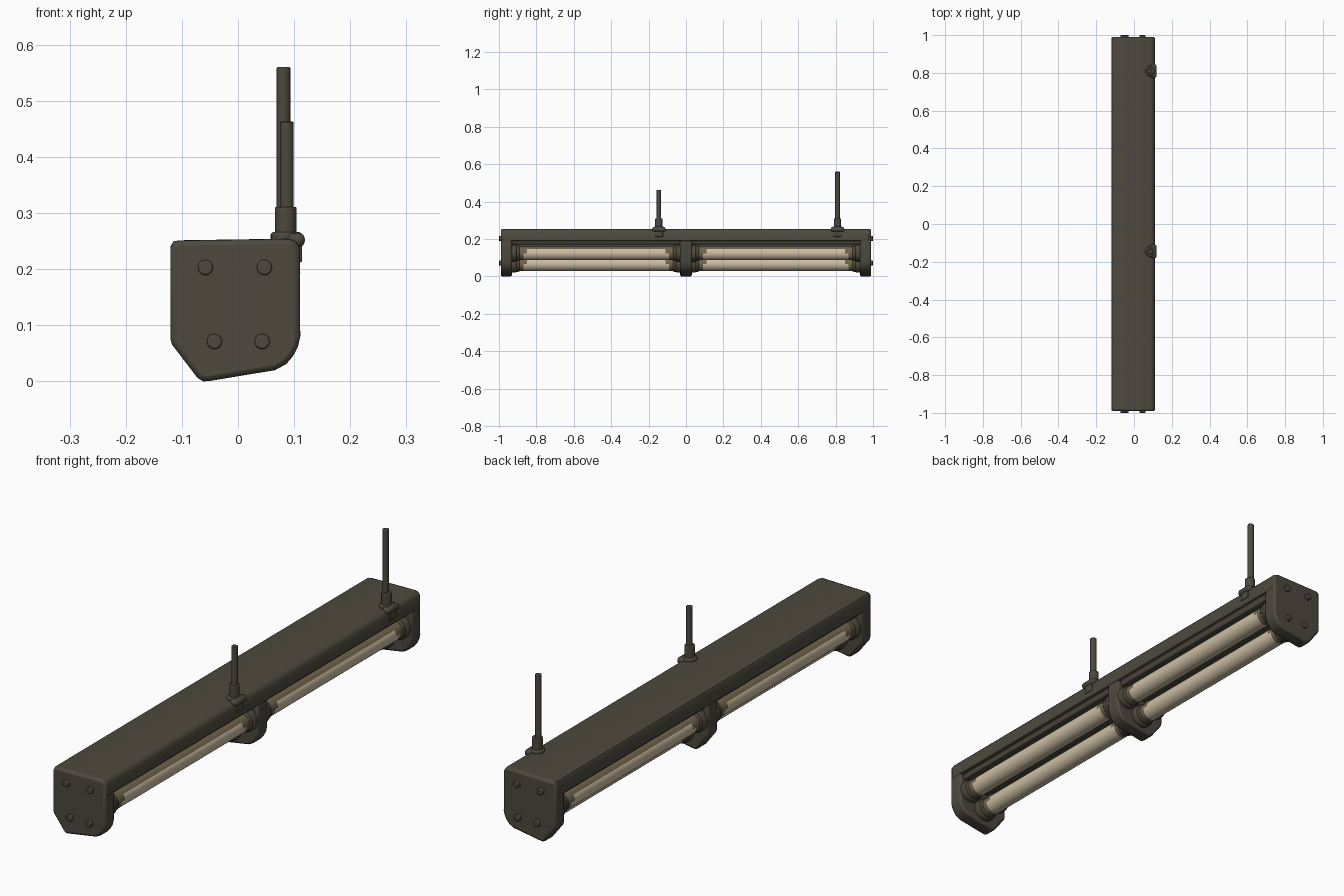
import bpy, bmesh, math
from mathutils import Matrix, Vector

if "Cube" in bpy.data.objects:
    bpy.data.objects.remove(bpy.data.objects["Cube"])


def material(name, rgb):
    m = bpy.data.materials.new(name)
    m.diffuse_color = (*rgb, 1)
    m.use_nodes = True
    m.node_tree.nodes["Principled BSDF"].inputs["Base Color"].default_value = m.diffuse_color
    return m


OLIVE = material("dark olive metal", (0.075, 0.066, 0.048))
CREAM = material("cream tube glass", (0.60, 0.51, 0.365))
BROWN = material("brown tube coating", (0.16, 0.125, 0.07))


def finish(bm, name, mats, bevel=0, segments=2):
    bmesh.ops.recalc_face_normals(bm, faces=bm.faces)
    me = bpy.data.meshes.new(name)
    bm.to_mesh(me)
    bm.free()
    ob = bpy.data.objects.new(name, me)
    bpy.context.collection.objects.link(ob)
    for m in mats:
        me.materials.append(m)
    bpy.ops.object.select_all(action='DESELECT')
    ob.select_set(True)
    bpy.context.view_layer.objects.active = ob
    if bevel:
        mod = ob.modifiers.new("Bevel", 'BEVEL')
        mod.width = bevel
        mod.segments = segments
        mod.limit_method = 'ANGLE'
        mod.angle_limit = math.radians(50)
    bpy.ops.object.shade_smooth_by_angle(angle=math.radians(40))
    return ob


def extrude(name, profile, y0, y1, bevel=0):
    """Extrude an xz profile along y."""
    bm = bmesh.new()
    face = bm.faces.new([bm.verts.new((x, y0, z)) for x, z in profile])
    new = bmesh.ops.extrude_face_region(bm, geom=[face])
    bmesh.ops.translate(bm, vec=(0, y1 - y0, 0),
                        verts=[v for v in new["geom"] if isinstance(v, bmesh.types.BMVert)])
    return finish(bm, name, [OLIVE], bevel)


def cylinder(a, b, r, sides):
    """bmesh cylinder between two points."""
    a, b = Vector(a), Vector(b)
    bm = bmesh.new()
    rot = (b - a).to_track_quat('Z', 'Y').to_matrix().to_4x4()
    bmesh.ops.create_cone(bm, cap_ends=True, segments=sides, radius1=r, radius2=r,
                          depth=(b - a).length,
                          matrix=Matrix.Translation((a + b) / 2) @ rot)
    return bm


def rod(name, a, b, r, bevel=0, sides=24):
    return finish(cylinder(a, b, r, sides), name, [OLIVE], bevel)


def box(name, lo, hi, bevel=0):
    prof = [(lo[0], lo[2]), (hi[0], lo[2]), (hi[0], hi[2]), (lo[0], hi[2])]
    return extrude(name, prof, lo[1], hi[1], bevel)


def tube(name, x, z, s):
    """Cream tube, coated brown along its top and at both ends."""
    y0, y1, r = 0.05, 0.91, 0.037
    bm = cylinder((x, s * y0, z), (x, s * y1, z), r, 40)
    for i in range(1, 43):
        bmesh.ops.bisect_plane(bm, geom=bm.verts[:] + bm.edges[:] + bm.faces[:],
                               plane_co=(0, s * (y0 + 0.02 * i), 0), plane_no=(0, 1, 0))
    for f in bm.faces:
        c = f.calc_center_median()
        up = (c.z - z) / r
        end = min(abs(c.y) - y0, y1 - abs(c.y))
        f.material_index = int(up > 0.55 or end < 0.048 + 0.04 * max(0, up))
    finish(bm, name, [CREAM, BROWN])


# End plate outline, shared by the caps, middle bracket and housing
OUTLINE = [(-0.12, 0.24), (-0.115, 0.249), (-0.105, 0.251), (0.09, 0.254), (0.102, 0.25),
           (0.11, 0.238), (0.111, 0.08), (0.107, 0.062), (0.098, 0.045), (0.086, 0.031),
           (0.066, 0.02), (-0.05, 0.001), (-0.062, 0.0), (-0.072, 0.006), (-0.118, 0.066),
           (-0.12, 0.074)]
SCREWS = [(-0.058, 0.203), (0.047, 0.203), (-0.042, 0.071), (0.043, 0.071)]

for s, side in ((-1, "front"), (1, "back")):
    extrude(side + "_end_cap", OUTLINE, s * 0.93, s * 0.99, 0.009)
    for i, (x, z) in enumerate(SCREWS):
        rod(f"{side}_screw_{i + 1}", (x, s * 0.98, z), (x, s * 1.0, z), 0.0135, 0.003)

LOWER = [(x * 0.985, z) for x, z in OUTLINE if z < 0.1]
extrude("middle_bracket", [(-0.118, 0.2)] + [(0.109, 0.2)] + LOWER, -0.031, 0.031, 0.008)

# Housing over the full length, flush with the caps, with a stepped underside
TOP = [(x * 1.003, z + 0.0004) for x, z in OUTLINE if z > 0.2]
STEP = [(0.111, 0.19), (0.095, 0.19), (0.09, 0.172), (-0.1, 0.172), (-0.105, 0.19), (-0.12, 0.19)]
extrude("housing", TOP + STEP, -0.979, 0.979, 0.003)
box("underside_rib", (-0.04, -0.935, 0.14), (0.03, 0.935, 0.18))

# Two bays, each with three tubes: two above, one below
TUBES = {"right": (0.062, 0.124), "left": (-0.071, 0.124), "lower": (-0.01, 0.066)}
for s, bay in ((-1, "front"), (1, "back")):
    for side, (x, z) in TUBES.items():
        n = f"{bay}_{side}_"
        tube(n + "tube", x, z, s)
        for end, d, y in (("inner", 1, 0.025), ("outer", -1, 0.935)):
            def at(t):
                return (x, s * (y + d * t), z)
            rod(n + end + "_socket", at(0), at(0.028), 0.046, 0.005)
            rod(n + end + "_collar", at(0.024), at(0.044), 0.041, 0.004)

# Hanging rods with clamp fittings on the right edge
for name, x, y, top in (("front", 0.087, -0.145, 0.463), ("back", 0.081, 0.81, 0.56)):
    rod(name + "_hanger_rod", (x, y, 0.25), (x, y, top), 0.0122, 0.002)
    rod(name + "_hanger_collar", (0.085, y, 0.25), (0.085, y, 0.311), 0.0195, 0.003)
    rod(name + "_hanger_flange", (0.086, y, 0.245), (0.086, y, 0.266), 0.028, 0.005)
    box(name + "_clamp", (0.088, y - 0.036, 0.24), (0.119, y + 0.036, 0.264), 0.009)
    box(name + "_clamp_tab", (0.1, y - 0.022, 0.212), (0.114, y + 0.022, 0.25), 0.003)
